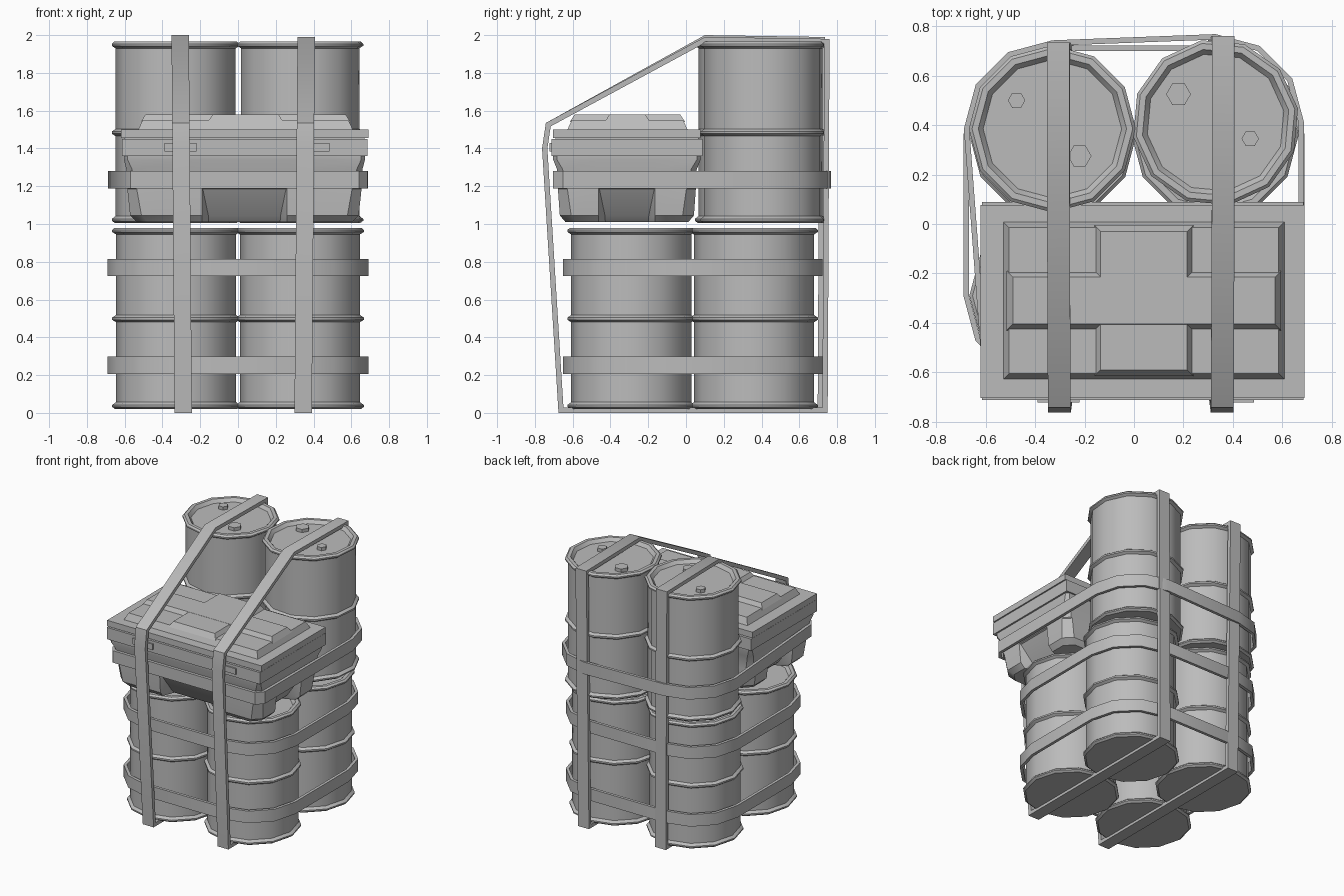
import bpy, bmesh
from math import cos, sin, tau, radians
from mathutils import Vector, geometry

cube = bpy.data.objects.get("Cube")
if cube:
    bpy.data.objects.remove(cube, do_unlink=True)

grey = bpy.data.materials.new("plain_grey")
grey.use_nodes = True
grey.diffuse_color = (0.5, 0.5, 0.5, 1)
grey.node_tree.nodes["Principled BSDF"].inputs["Base Color"].default_value = (0.5, 0.5, 0.5, 1)


def finish(name, bm, angle=35):
    bmesh.ops.recalc_face_normals(bm, faces=bm.faces)
    mesh = bpy.data.meshes.new(name)
    bm.to_mesh(mesh)
    bm.free()
    mesh.materials.append(grey)
    obj = bpy.data.objects.new(name, mesh)
    bpy.context.collection.objects.link(obj)
    bpy.ops.object.select_all(action='DESELECT')
    obj.select_set(True)
    bpy.context.view_layer.objects.active = obj
    bpy.ops.object.shade_smooth_by_angle(angle=radians(angle))
    return obj


def loft(name, sections, closed=False):
    """Join rings of points; cap the ends, or close the loop of rings."""
    bm = bmesh.new()
    rings = [[bm.verts.new(p) for p in s] for s in sections]
    pairs = list(zip(rings, rings[1:]))
    if closed:
        pairs.append((rings[-1], rings[0]))
    for a, b in pairs:
        n = len(a)
        for i in range(n):
            j = (i + 1) % n
            bm.faces.new((a[i], a[j], b[j], b[i]))
    if not closed:
        bm.faces.new(rings[0])
        bm.faces.new(rings[-1])
    return finish(name, bm)


def circle(x, y, r, sides=12, phase=0.0):
    return [(x + r * cos(tau * i / sides + phase), y + r * sin(tau * i / sides + phase))
            for i in range(sides)]


def at_height(points, z):
    return [(x, y, z) for x, y in points]


def frustum(name, x0, x1, y0, y1, z0, z1, inset=0.0):
    def rect(d, z):
        return [(x0 + d, y0 + d, z), (x1 - d, y0 + d, z), (x1 - d, y1 - d, z), (x0 + d, y1 - d, z)]
    return loft(name, [rect(0, z0), rect(inset, z1)])


# Barrels: rolled rims at the ends and a hoop round the middle
BODY, RIM, H = 0.318, 0.338, 0.96
PROFILE = [(0.322, 0), (RIM, 0.012), (RIM, 0.022), (BODY, 0.037),
           (BODY, 0.46), (RIM, 0.473), (RIM, 0.485), (BODY, 0.498),
           (BODY, 0.925), (RIM, 0.938), (RIM, 0.948), (0.325, H),
           (0.3, H), (0.28, H - 0.025)]


def barrel(name, x, y, z, phase=0.0):
    loft(name, [at_height(circle(x, y, r, phase=phase), z + h) for r, h in PROFILE])


LOWER = [(sx * 0.328, y) for y in (-0.29, 0.36) for sx in (-1, 1)]
UPPER = [(-0.33, 0.385), (0.33, 0.41)]
for i, (x, y) in enumerate(LOWER):
    barrel(f"lower_barrel_{i + 1}", x, y, 0.02)
for i, (x, y) in enumerate(UPPER):
    barrel(f"upper_barrel_{i + 1}", x, y, 1.005, phase=0.17 * i)

# Hexagonal caps in the lids
for i, (x, y, r) in enumerate([(-0.22, 0.275, 0.048), (-0.475, 0.5, 0.035),
                               (0.18, 0.525, 0.05), (0.47, 0.345, 0.035)]):
    loft(f"barrel_cap_{i + 1}", [at_height(circle(x, y, r, 6), z) for z in (1.935, 1.965)])


# Case body: chamfered box with a notch in the foot of every side
CX, CY = 0.034, -0.313


def case_section(hx, hy, chamfer, notch, z):
    points = []
    for turn in range(4):
        a, b, w = (hx, hy, 0.15) if turn % 2 == 0 else (hy, hx, 0.225)
        side = [(a, -b + chamfer), (a, -w), (a - notch, -w + notch * 0.4),
                (a - notch, w - notch * 0.4), (a, w), (a, b - chamfer)]
        for u, v in side:
            for _ in range(turn):
                u, v = -v, u
            points.append((CX + u, CY + v, z))
    return points


loft("case_body", [case_section(*s) for s in (
    (0.57, 0.325, 0.06, 0.09, 1.01), (0.605, 0.355, 0.06, 0.085, 1.045),
    (0.62, 0.365, 0.05, 0.012, 1.185), (0.62, 0.365, 0.04, 0, 1.19),
    (0.625, 0.37, 0.03, 0, 1.29), (0.638, 0.39, 0.02, 0, 1.34),
    (0.638, 0.39, 0.02, 0, 1.37))])
frustum("case_rim", -0.615, 0.685, -0.712, 0.088, 1.36, 1.45)
frustum("lid_rim", -0.62, 0.69, -0.703, 0.077, 1.455, 1.5)
frustum("lid_seam", -0.6, 0.67, -0.69, 0.065, 1.44, 1.46)
frustum("lid_panel", -0.53, 0.61, -0.63, 0.01, 1.495, 1.55, 0.025)
frustum("lid_cross_wide", -0.515, 0.595, -0.43, -0.19, 1.54, 1.58, 0.025)
frustum("lid_cross_deep", -0.16, 0.24, -0.615, -0.005, 1.54, 1.579, 0.025)
for side, x in (("right", -0.305), ("left", 0.4)):
    frustum(f"{side}_latch", x - 0.085, x + 0.085, -0.722, -0.69, 1.385, 1.43)


# Straps: a closed band of even thickness following a convex outline
def inward(points, t):
    pts = [Vector(p) for p in points]
    area = sum(a.x * b.y - a.y * b.x for a, b in zip(pts, pts[1:] + pts[:1]))
    s = 1 if area > 0 else -1
    result = []
    for i, p in enumerate(pts):
        d0 = (p - pts[i - 1]).normalized()
        d1 = (pts[(i + 1) % len(pts)] - p).normalized()
        n0, n1 = Vector((-d0.y, d0.x)) * s, Vector((-d1.y, d1.x)) * s
        result.append(p + (n0 + n1) * t / (1 + n0.dot(n1)))
    return result


def band(name, outline, thickness, place):
    inner = inward(outline, thickness)
    loft(name, [[place(p[0], p[1], side) for p in ring]
                for ring, side in ((outline, -1), (outline, 1), (inner, 1), (inner, -1))],
         closed=True)


def hull(points):
    return [points[i] for i in geometry.convex_hull_2d(points)]


# Straps going round the barrels, and round the case with the upper barrels
around_lower = hull([p for x, y in LOWER for p in circle(x, y, 0.362)])
around_upper = hull([p for x, y in UPPER for p in circle(x, y, 0.358)]
                    + [(-0.61, -0.65), (-0.57, -0.705), (0.64, -0.705), (0.685, -0.65)])
for name, outline, height in (("bottom_strap", around_lower, 0.252),
                              ("middle_strap", around_lower, 0.77),
                              ("top_strap", around_upper, 1.235)):
    band(name, outline, 0.022, lambda x, y, s, h=height: (x, y, h + s * 0.046))

# Straps going over the whole stack
for name, x0, top, back in (("right_long_strap", -0.29, 2.0, 0.735),
                            ("left_long_strap", 0.345, 1.99, 0.76)):
    outline = [(-0.675, 0), (-0.762, 1.4), (-0.742, 1.535), (0.1, top),
               (back, top - 0.01), (back - 0.01, 0)]
    slant = -0.008 if x0 < 0 else 0.008
    band(name, outline, 0.028,
         lambda y, z, s, x0=x0, k=slant: (x0 + k * z + s * 0.046, y, z))
